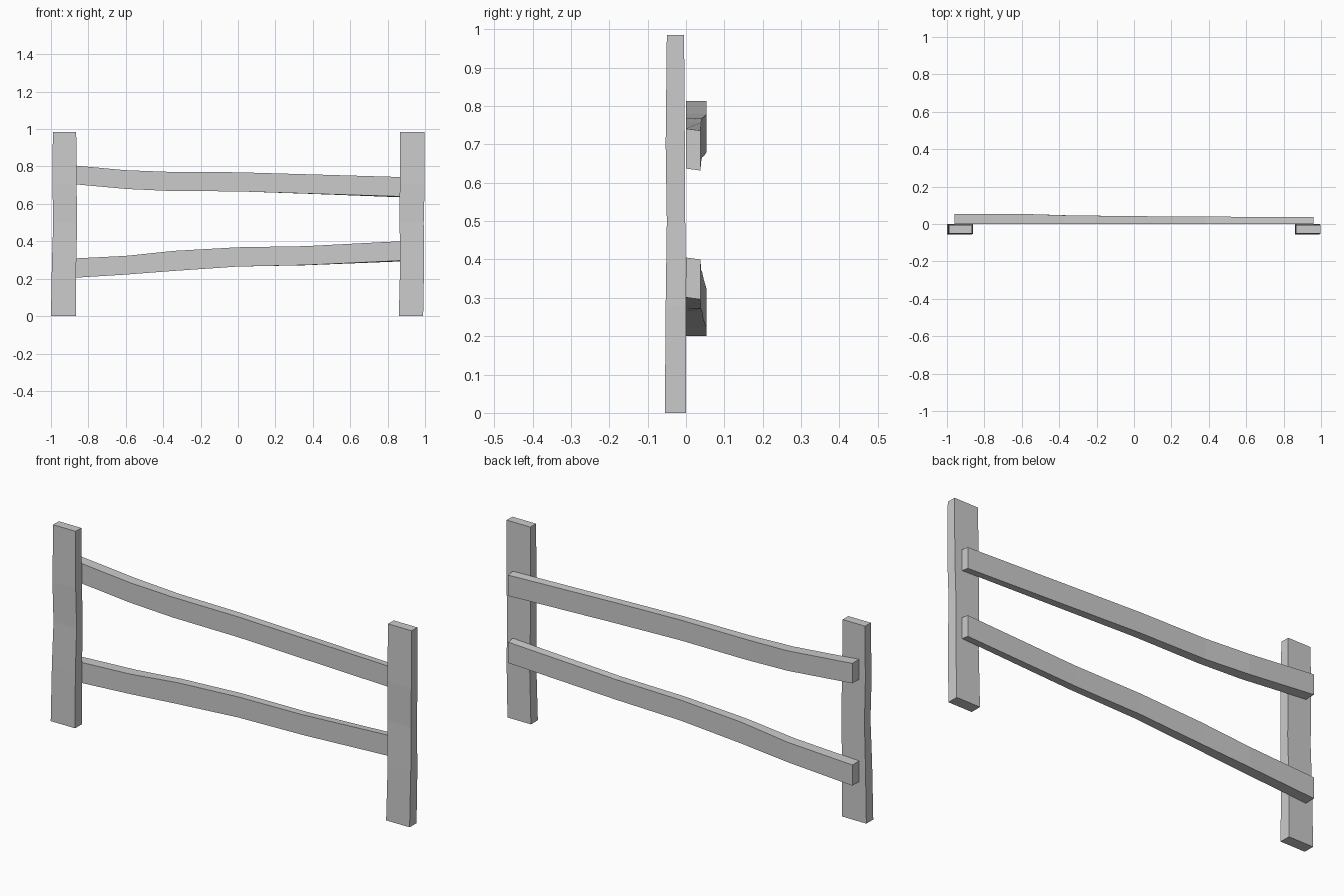
import bpy, bmesh


def loft(name, rings):
    """Closed solid skinned through a list of four-cornered sections."""
    bm = bmesh.new()
    loops = [[bm.verts.new(p) for p in ring] for ring in rings]
    for a, b in zip(loops, loops[1:]):
        for i in range(4):
            j = (i + 1) % 4
            bm.faces.new((a[i], a[j], b[j], b[i]))
    bm.faces.new(loops[0])
    bm.faces.new(loops[-1])
    bmesh.ops.recalc_face_normals(bm, faces=bm.faces)
    mesh = bpy.data.meshes.new(name)
    bm.to_mesh(mesh)
    bm.free()
    obj = bpy.data.objects.new(name, mesh)
    bpy.context.collection.objects.link(obj)
    return obj


def post(name, sections):
    # section: height, left, right, front, back
    loft(name, [[(l, f, z), (r, f, z), (r, b, z), (l, b, z)]
                for z, l, r, f, b in sections])


def rail(name, sections):
    # section: x, bottom, top, back depth, drop of the back edge
    loft(name, [[(x, 0, lo), (x, d, lo - s), (x, d, hi - s), (x, 0, hi)]
                for x, lo, hi, d, s in sections])


# Upright posts, slightly crooked
post("left_post", [
    (0.0, -1.0, -0.865, -0.055, 0.0),
    (0.28, -0.995, -0.865, -0.053, 0.0),
    (0.5, -0.988, -0.86, -0.05, -0.002),
    (0.7, -0.992, -0.863, -0.053, -0.003),
    (0.985, -0.99, -0.865, -0.05, -0.005)])
post("right_post", [
    (0.0, 0.86, 0.99, -0.055, 0.0),
    (0.28, 0.867, 0.995, -0.053, 0.0),
    (0.5, 0.864, 0.993, -0.05, -0.002),
    (0.7, 0.865, 0.998, -0.053, -0.003),
    (0.985, 0.867, 0.998, -0.05, -0.005)])

# Warped cross rails fixed behind the posts
rail("upper_rail", [
    (-0.96, 0.713, 0.813, 0.054, 0.0),
    (-0.6, 0.68, 0.78, 0.054, 0.0),
    (-0.36, 0.669, 0.771, 0.046, 0.0),
    (0.0, 0.667, 0.769, 0.042, 0.0),
    (0.38, 0.655, 0.758, 0.039, 0.001),
    (0.96, 0.637, 0.741, 0.038, 0.005)])
rail("lower_rail", [
    (-0.96, 0.2, 0.304, 0.054, 0.0),
    (-0.6, 0.222, 0.322, 0.054, 0.0),
    (-0.34, 0.242, 0.349, 0.046, 0.0),
    (0.0, 0.265, 0.368, 0.042, 0.0),
    (0.36, 0.273, 0.374, 0.039, 0.001),
    (0.96, 0.301, 0.405, 0.038, 0.005)])
